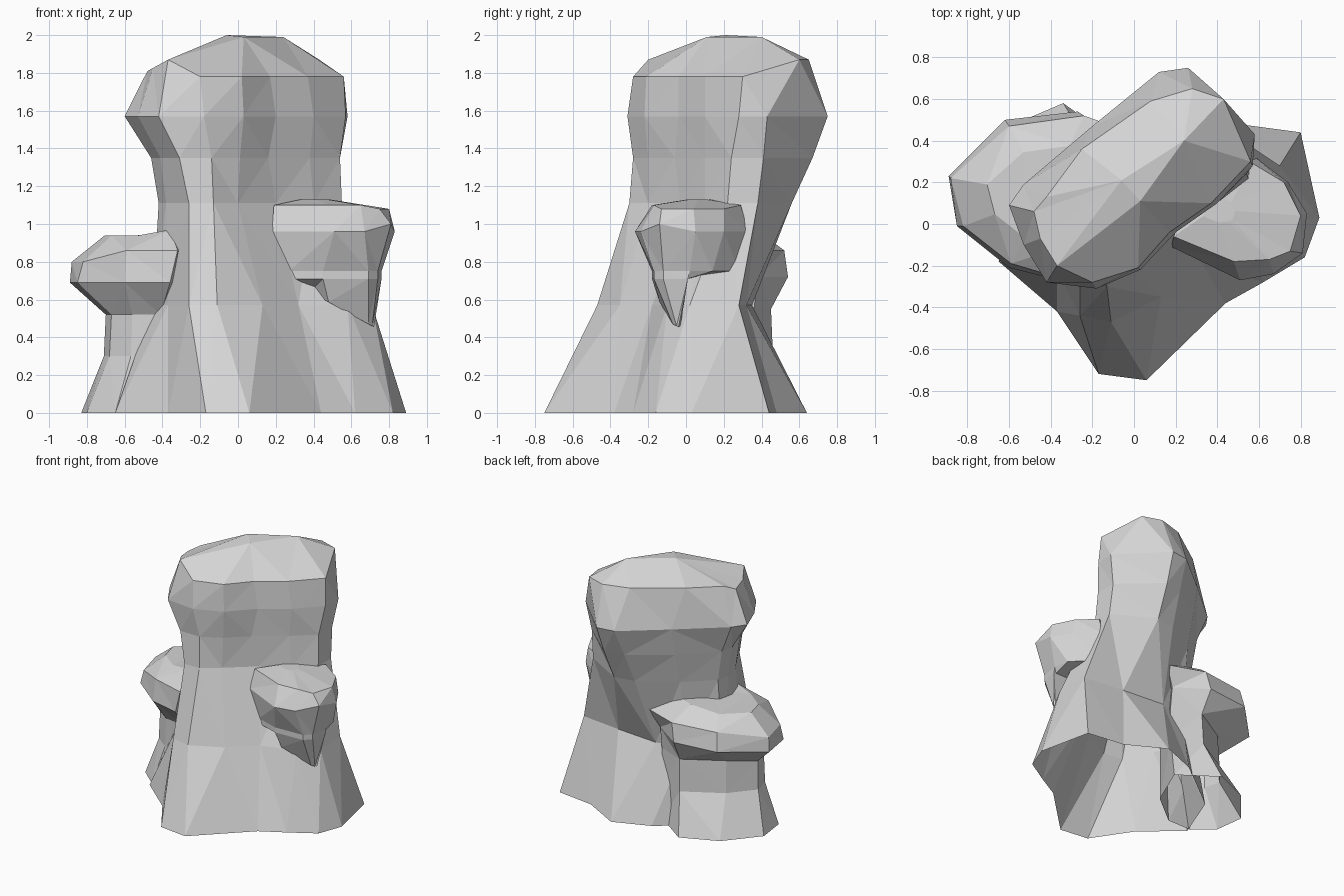
import bpy
import bmesh
from mathutils import Vector

default_cube = bpy.data.objects.get("Cube")
if default_cube:
    bpy.data.objects.remove(default_cube, do_unlink=True)

# One plain stone colour for every part
stone = bpy.data.materials.new("light_grey_stone")
stone.use_nodes = True
stone_colour = (0.66, 0.66, 0.66, 1.0)
stone.diffuse_color = stone_colour
stone.node_tree.nodes["Principled BSDF"].inputs["Base Color"].default_value = stone_colour


def level(outline, z):
    """Place a flat outline at one height, or at a height given by a rule."""
    height = z if callable(z) else (lambda x, y: z)
    return [Vector((x, y, height(x, y))) for x, y in outline]


def resized(outline, scale, centre):
    """Shrink or grow an outline about a centre point."""
    return [(centre[0] + (x - centre[0]) * scale,
             centre[1] + (y - centre[1]) * scale) for x, y in outline]


def blended(first, second, amount):
    """Mix two outlines that have the same number of corners."""
    return [tuple(Vector(a).lerp(Vector(b), amount)) for a, b in zip(first, second)]


def gathered(outline, peaks):
    """Pull every corner of an outline onto its nearest peak."""
    return [min(peaks, key=lambda p: (Vector(p) - Vector(corner)).length)
            for corner in outline]


def build_rock(name, levels, open_base):
    """Bridge stacked outlines into one flat-shaded rock."""
    bm = bmesh.new()
    rings = [[bm.verts.new(point) for point in ring] for ring in levels]
    count = len(rings[0])
    for lower, upper in zip(rings, rings[1:]):
        for i in range(count):
            j = (i + 1) % count
            bm.faces.new((lower[i], lower[j], upper[j], upper[i]))
    if not open_base:
        bm.faces.new(list(reversed(rings[0])))
    bm.faces.new(rings[-1])
    bmesh.ops.remove_doubles(bm, verts=bm.verts[:], dist=0.001)
    bmesh.ops.triangulate(bm, faces=bm.faces[:])
    bmesh.ops.recalc_face_normals(bm, faces=bm.faces[:])
    mesh = bpy.data.meshes.new(name)
    bm.to_mesh(mesh)
    bm.free()
    mesh.materials.append(stone)
    rock = bpy.data.objects.new(name, mesh)
    bpy.context.collection.objects.link(rock)


# Tall pillar: flared foot, slim neck, overhanging brow and peaked crown
foot = [(-.65, -.18), (-.37, -.42), (-.17, -.72), (.06, -.75), (.44, -.38),
        (.62, -.28), (.82, -.16), (.89, .03), (.8, .44), (.5, .48),
        (.21, .64), (-.07, .53), (-.5, .2)]
waist = [(-.45, -.05), (-.37, -.22), (-.26, -.44), (-.11, -.47), (.13, -.35),
         (.32, -.18), (.58, -.1), (.71, .02), (.7, .28), (.37, .32),
         (.02, .35), (-.2, .3), (-.42, .15)]
neck = [(-.42, .07), (-.38, -.08), (-.26, -.3), (-.13, -.3), (0, -.2),
        (.2, -.03), (.4, .1), (.55, .22), (.55, .38), (.24, .56),
        (.08, .53), (-.2, .36), (-.4, .17)]
collar = [(-.46, .08), (-.41, -.09), (-.31, -.28), (-.14, -.28), (.01, -.2),
          (.16, -.06), (.38, .1), (.54, .24), (.54, .41), (.25, .67),
          (.1, .63), (-.2, .42), (-.44, .18)]
brow = [(-.6, .09), (-.53, -.1), (-.42, -.28), (-.18, -.31), (.03, -.22),
        (.2, -.04), (.4, .1), (.57, .28), (.58, .43), (.26, .75),
        (.12, .73), (-.2, .47), (-.53, .19)]
shoulder = [(-.48, .06), (-.45, -.07), (-.37, -.2), (-.2, -.28), (.02, -.21),
            (.17, -.04), (.37, .1), (.56, .3), (.43, .6), (.28, .65),
            (.08, .59), (-.25, .36), (-.42, .13)]
crown = gathered(shoulder, [(-.06, .21), (.03, .11), (.24, .4)])


def shoulder_height(x, y):
    # The front right edge sits lower and the far left corner slopes down
    if x > -.3 and y < x + .1:
        return 1.78
    return 1.87 + min(0, x + .37) * .55


build_rock("pillar", [
    level(foot, 0),
    level(waist, .57),
    level(neck, 1.11),
    level(collar, 1.35),
    level(brow, 1.57),
    level(shoulder, shoulder_height),
    level(crown, lambda x, y: 2 - .01 * (x > 0)),
], open_base=True)

# Side ledge: flat shelf with a sloping keel that ends in a hanging point
keel = [(.38, -.06), (.48, -.14), (.69, -.07), (.71, -.05),
        (.72, -.04), (.71, -.03), (.6, -.02), (.4, -.02)]
underside = [(.27, -.12), (.45, -.18), (.69, -.17), (.74, -.12),
             (.76, .02), (.74, .14), (.6, .28), (.3, .2)]
keel_top = [(x, min(y, .01)) for x, y in underside]
shelf_rim = [(.18, -.11), (.51, -.27), (.67, -.24), (.81, -.14),
             (.83, .05), (.74, .2), (.57, .33), (.3, .2)]
shelf_top = [(.19, -.06), (.48, -.18), (.65, -.17), (.75, -.13),
             (.8, .04), (.72, .2), (.57, .29), (.3, .17)]
build_rock("side_ledge", [
    level(keel, lambda x, y: .85 - .55 * x),
    level(keel_top, .71),
    level(underside, .75),
    level(shelf_rim, lambda x, y: .96 + .04 * (y < -.12 and x > .7)),
    level(shelf_top, lambda x, y: 1.1 - .02 * (x > .7)),
    level(resized(shelf_top, .25, (.38, .07)), 1.13),
], open_base=False)

# Small capped rock: splayed base, narrow stem and wide domed cap
base = [(-.83, .21), (-.8, -.02), (-.65, -.15), (-.45, -.15),
        (-.2, .05), (-.06, .38), (-.34, .58), (-.62, .46)]
stem = [(-.7, .1), (-.67, -.02), (-.56, -.1), (-.41, -.12),
        (-.2, .05), (-.04, .36), (-.26, .45), (-.55, .28)]
rim = [(-.89, .23), (-.85, -.01), (-.6, -.21), (-.36, -.27),
       (-.25, .02), (-.04, .38), (-.27, .54), (-.62, .5)]
cap = [(-.88, .22), (-.82, -.01), (-.59, -.19), (-.32, -.27),
       (-.2, .02), (.04, .42), (-.24, .52), (-.6, .47)]
build_rock("small_capped_rock", [
    level(base, 0),
    level(blended(stem, base, .08), .3),
    level(stem, lambda x, y: .52 + .03 * (y > .25)),
    level(rim, lambda x, y: .69 + .03 * (y > .3)),
    level(cap, lambda x, y: .8 + .06 * (x > -.7)),
    level(resized(cap, .62, (-.42, .14)), lambda x, y: .94 + .03 * (x > -.5)),
], open_base=True)
